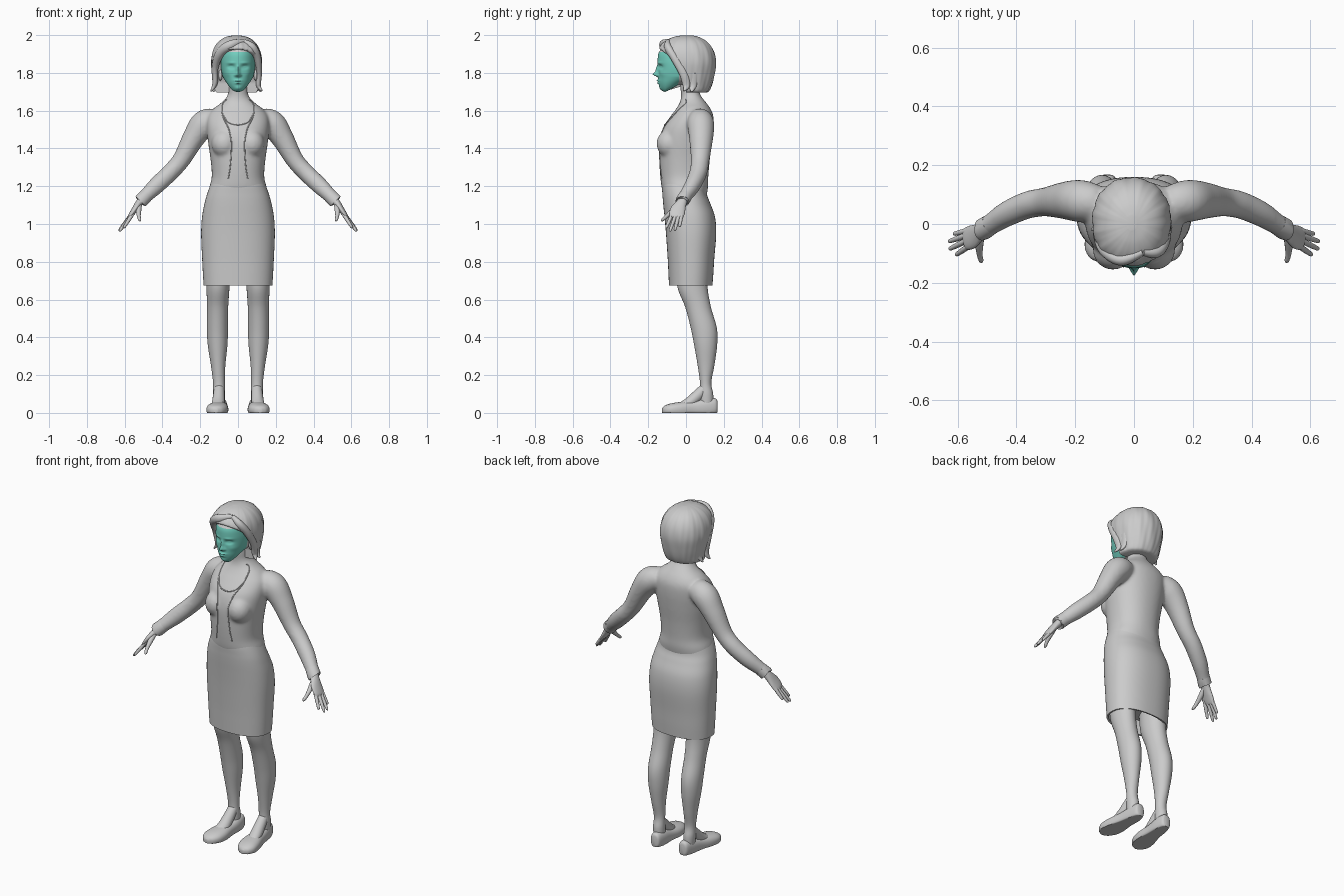
import bpy, bmesh
from math import sin, cos, pi, exp, radians, copysign, atan2
from mathutils import Vector, Matrix
from mathutils.bvhtree import BVHTree

X, Y, Z = Vector((1, 0, 0)), Vector((0, 1, 0)), Vector((0, 0, 1))


def spline(rows, n=6):
    """Catmull-Rom through rows of numbers."""
    out = []
    for i in range(len(rows) - 1):
        a, b, c, d = (rows[max(0, min(len(rows) - 1, i + k))] for k in (-1, 0, 1, 2))
        for s in range(n):
            t = s / n
            out.append(tuple(0.5 * (2 * q + (r - p) * t + (2 * p - 5 * q + 4 * r - w) * t * t
                                    + (3 * q - p - 3 * r + w) * t ** 3) for p, q, r, w in zip(a, b, c, d)))
    return out + [tuple(rows[-1])]


def loft(bm, rows, side=1, sides=24, ref=Y, axis=None, e=2.0):
    """Skin rings (x, y, z, radius along ref, radius across) and cap both ends."""
    pts = [Vector((side * r[0], r[1], r[2])) for r in rows]
    rings = []
    for i, r in enumerate(rows):
        t = axis or (pts[min(i + 1, len(pts) - 1)] - pts[max(i - 1, 0)]).normalized()
        u = (ref - t * ref.dot(t)).normalized()
        v = t.cross(u)
        ring = []
        for k in range(sides):
            a = 2 * pi * k / sides
            c, s = (copysign(abs(f) ** (2 / e), f) for f in (cos(a), sin(a)))
            ring.append(bm.verts.new(pts[i] + u * c * max(r[3], .001) + v * s * max(r[4], .001)))
        rings.append(ring)
    for a, b in zip(rings, rings[1:]):
        for k in range(sides):
            j = (k + 1) % sides
            bm.faces.new((a[k], a[j], b[j], b[k]))
    bm.faces.new(rings[0])
    bm.faces.new(rings[-1])


def make(name, bm, material=None):
    bmesh.ops.recalc_face_normals(bm, faces=bm.faces)
    me = bpy.data.meshes.new(name)
    bm.to_mesh(me)
    bm.free()
    me.shade_smooth()
    me.set_sharp_from_angle(angle=radians(55))
    if material:
        me.materials.append(material)
    ob = bpy.data.objects.new(name, me)
    bpy.context.collection.objects.link(ob)
    return ob


def flat(z, rx, yf, yb, cx=0):
    """Horizontal ring given by half width, front y and back y."""
    return (cx, (yf + yb) / 2, z, (yb - yf) / 2, rx)


def ball(bm, pos, size):
    bmesh.ops.create_uvsphere(bm, u_segments=24, v_segments=16, radius=1,
                              matrix=Matrix.Translation(pos) @ Matrix.Diagonal((*size, 1)))


# jacket: torso, neck, bust and sleeves fused into one smooth surface
bm = bmesh.new()
torso = [flat(*r) for r in [
    (1.13, .160, -.110, .105), (1.19, .153, -.128, .116), (1.25, .139, -.136, .118), (1.34, .145, -.142, .126),
    (1.43, .158, -.142, .138), (1.51, .166, -.122, .146), (1.57, .160, -.082, .145), (1.61, .130, -.052, .130),
    (1.645, .085, -.032, .105), (1.68, .056, -.026, .078), (1.72, .051, -.030, .068), (1.78, .051, -.030, .068)]]
loft(bm, spline(torso), sides=48, axis=Z, e=2.2)
arm = [(.12, .07, 1.555, .06, .06), (.18, .078, 1.53, .072, .072), (.235, .08, 1.455, .064, .060),
       (.30, .075, 1.34, .050, .048), (.36, .065, 1.272, .047, .046), (.43, .035, 1.205, .043, .045),
       (.485, .000, 1.152, .036, .038), (.515, -.018, 1.122, .034, .036)]
for s in (1, -1):
    loft(bm, spline(arm), s)
    ball(bm, (s * .072, -.088, 1.425), (.068, .068, .075))
raw = make("jacket_raw", bm)
mod = raw.modifiers.new("fuse", 'REMESH')
mod.mode, mod.voxel_size = 'VOXEL', .008
mod = raw.modifiers.new("relax", 'SMOOTH')
mod.factor, mod.iterations = .5, 12
bpy.context.view_layer.update()
mesh = bpy.data.meshes.new_from_object(raw.evaluated_get(bpy.context.evaluated_depsgraph_get()))
bpy.data.objects.remove(raw)
mesh.shade_smooth()
jacket = bpy.data.objects.new("jacket_and_neck", mesh)
bpy.context.collection.objects.link(jacket)

# lapel edges and neckline laid onto the jacket surface
tree = BVHTree.FromPolygons([v.co for v in mesh.vertices], [p.vertices for p in mesh.polygons])


def piping(bm, pts, s=1):
    rows = []
    for x, z in spline(pts, 8):
        hit = tree.ray_cast(Vector((s * x, -1, z)), Y)[0]
        if hit:
            rows.append((hit.x, hit.y, hit.z, .003, .003))
    loft(bm, rows, sides=8, ref=Vector((.3, 1, .2)).normalized())


bm = bmesh.new()
for s in (1, -1):
    piping(bm, [(.058, 1.66), (.083, 1.63), (.080, 1.57), (.052, 1.51), (.037, 1.45),
                (.036, 1.38), (.042, 1.30), (.052, 1.24)], s)
make("lapel_edges", bm)
bm = bmesh.new()
piping(bm, [(-.078, 1.575), (-.05, 1.538), (0, 1.525), (.05, 1.538), (.078, 1.575)])
make("neckline", bm)

# skirt with a hollow hem
bm = bmesh.new()
outer = [flat(*r) for r in [
    (.675, .182, -.090, .140), (.74, .186, -.093, .145), (.82, .190, -.097, .150), (.95, .195, -.106, .160),
    (1.04, .190, -.114, .153), (1.11, .177, -.121, .128), (1.16, .163, -.125, .110), (1.22, .142, -.128, .108),
    (1.27, .125, -.115, .100)]]
loft(bm, [flat(.76, .17, -.075, .128), flat(.677, .172, -.08, .13)] + spline(outer), sides=64, axis=Z, e=2.3)
make("skirt", bm)

# legs, insteps and flat shoes
leg = [(.105, .03, .82, .085, .065), (.106, .034, .67, .080, .061), (.108, .064, .56, .068, .056),
       (.109, .094, .45, .069, .056), (.108, .104, .36, .061, .052), (.105, .106, .25, .044, .038),
       (.101, .104, .16, .030, .031), (.100, .108, .10, .036, .032), (.098, .108, .04, .036, .030)]
instep = [(.100, .105, .14, .024, .026), (.101, .07, .10, .030, .030), (.104, .02, .055, .030, .034),
          (.108, -.03, .03, .022, .036)]
shoe = [(.092, .168, .030, .010, .020), (.092, .158, .034, .028, .042), (.094, .11, .028, .038, .050),
        (.100, .04, .022, .044, .043), (.107, -.03, .018, .056, .040), (.113, -.08, .016, .054, .034),
        (.116, -.113, .014, .036, .024), (.117, -.127, .012, .012, .012)]
for s, n in ((1, "left"), (-1, "right")):
    bm = bmesh.new()
    loft(bm, spline(leg), s, 32, axis=Z)
    loft(bm, spline(instep), s)
    make(n + "_leg", bm)
    bm = bmesh.new()
    loft(bm, spline(shoe), s, 32, ref=X, axis=Y, e=2.4)
    for v in bm.verts:
        v.co.z = max(v.co.z, 0)
    make(n + "_shoe", bm)

# hands and cuffs
knuckles = [((.563, -.076, 1.045), (.606, -.106, .978)), ((.572, -.058, 1.038), (.629, -.086, .960)),
            ((.573, -.040, 1.040), (.631, -.060, .964)), ((.565, -.023, 1.050), (.614, -.034, .985))]
palm = [(.49, -.003, 1.15, .024, .022), (.52, -.022, 1.115, .027, .020), (.548, -.043, 1.075, .040, .016),
        (.570, -.050, 1.043, .038, .012), (.578, -.053, 1.032, .030, .006)]
thumb = [(.522, -.035, 1.105, .014, .014), (.526, -.070, 1.072, .014, .013), (.525, -.102, 1.042, .010, .010),
         (.520, -.124, 1.022, .008, .008), (.517, -.131, 1.016, .002, .002)]
for s, n in ((1, "left"), (-1, "right")):
    bm = bmesh.new()
    loft(bm, spline(palm), s)
    loft(bm, spline(thumb), s, 12, ref=X)
    for base, tip in knuckles:
        b, t = Vector(base), Vector(tip)
        loft(bm, spline([(*b.lerp(t, f), r, r) for f, r in
                         ((-.2, .010), (.3, .0098), (.7, .0085), (.93, .0065), (1, .001))], 4), s, 12)
    make(n + "_hand", bm)
    bm = bmesh.new()
    loft(bm, [(.487, -.001, 1.150, .035, .037), (.512, -.017, 1.125, .037, .038),
              (.517, -.020, 1.120, .036, .037), (.513, -.017, 1.124, .028, .028)], s)
    make(n + "_cuff", bm)

# head, split into the coloured face and the grey rest
skin = bpy.data.materials.new("face_colour")
skin.diffuse_color = (.17, .62, .52, 1)
head_rows = [(1.697, .022, -.095), (1.703, .040, -.122), (1.72, .056, -.137), (1.75, .072, -.145),
             (1.79, .084, -.146), (1.83, .090, -.147), (1.87, .090, -.150), (1.91, .084, -.143), (1.95, .062, -.11)]
BUMPS = [(0, 1.815, .009, .024, .014), (0, 1.792, .011, .011, .025), (.013, 1.787, .007, .006, .008),
         (.036, 1.832, .017, .010, -.014), (.036, 1.831, .011, .005, .007), (.036, 1.853, .022, .006, .004),
         (0, 1.759, .019, .0045, .010), (0, 1.746, .015, .005, .009), (0, 1.718, .016, .010, .004),
         (.055, 1.795, .018, .016, .004)]
for name, is_face in (("face", True), ("head", False)):
    bm = bmesh.new()
    loft(bm, spline([(0, -.03, z, -.03 - yf, rx) for z, rx, yf in head_rows], 9), sides=112, axis=Z, e=2.1)
    for v in bm.verts:
        x, y, z = v.co
        if y < -.05:
            fade = min(1, (-.05 - y) / .04)
            v.co.y -= fade * sum(h * exp(-((abs(x) - bx) / sx) ** 2 - ((z - bz) / sz) ** 2)
                                 for bx, bz, sx, sz, h in BUMPS)
        if z < 1.78:
            v.co.z += (1.78 - z) * .5 * max(0, min(1, (y + .11) / .07))
    drop = []
    for f in bm.faces:
        c = f.calc_center_median()
        if (c.y < -.04 and c.z < 1.912 and len(f.verts) == 4) != is_face:
            drop.append(f)
    bmesh.ops.delete(bm, geom=drop, context='FACES')
    make(name, bm, skin if is_face else None)
bm = bmesh.new()
for s in (1, -1):
    ball(bm, (s * .093, -.012, 1.79), (.010, .018, .032))
make("ears", bm)

# bob hair: volume cut back around the face, with soft strand ridges
bm = bmesh.new()
hair = [flat(z, rx, yf, yb, -.008) for z, rx, yf, yb in [
    (1.695, .098, -.10, .108), (1.705, .112, -.11, .122), (1.74, .118, -.12, .138), (1.79, .127, -.13, .150),
    (1.85, .134, -.14, .158), (1.90, .129, -.148, .152), (1.94, .114, -.138, .134), (1.97, .090, -.108, .106),
    (1.99, .056, -.066, .068), (1.999, .015, -.02, .03)]]
loft(bm, spline(hair), sides=96, axis=Z, e=2.15)
for v in bm.verts:
    x, y, z = v.co
    a = atan2(y, x)
    k = 1 + .010 * sin(13 * a + 14 * z) + .006 * sin(29 * a - 20 * z)
    v.co.x, v.co.y = x * k, y * k
    t = max(0, min(1, (1.935 - z) / .085))
    limit = -.15 + .115 * t if z > 1.85 else -.035 + .035 * min(1, (1.85 - z) / .1)
    v.co.y = max(v.co.y, limit)
make("hair", bm)

# swept fringe and flipped side locks
bm = bmesh.new()
for lock in (
        [(.03, -.095, 1.968, .012, .012), (-.04, -.122, 1.948, .020, .024), (-.095, -.090, 1.905, .022, .024),
         (-.121, -.035, 1.83, .024, .018), (-.122, -.012, 1.745, .022, .014), (-.143, -.020, 1.703, .004, .004)],
        [(.03, -.095, 1.968, .012, .012), (.075, -.095, 1.935, .020, .022), (.102, -.060, 1.88, .022, .020),
         (.113, -.015, 1.80, .022, .014), (.108, .002, 1.735, .020, .013), (.127, -.012, 1.705, .004, .004)],
        [(-.12, .04, 1.80, .025, .010), (-.112, .035, 1.735, .022, .012), (-.132, .03, 1.70, .004, .004)],
        [(.108, .04, 1.80, .025, .010), (.100, .035, 1.735, .022, .012), (.122, .03, 1.70, .004, .004)]):
    loft(bm, spline(lock, 8), sides=16)
make("hair_locks", bm)
